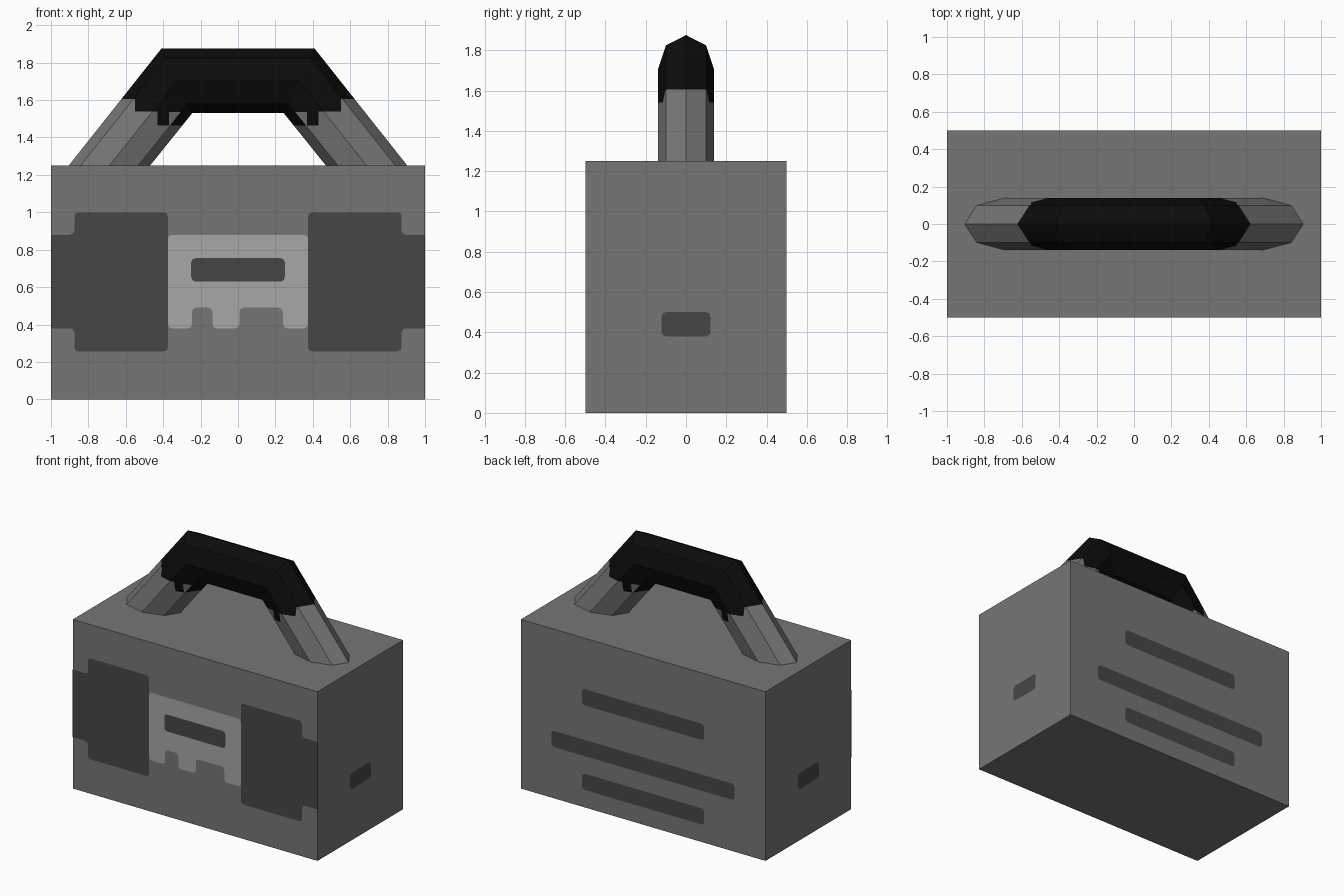
import bpy, bmesh, math
from mathutils import Vector

if "Cube" in bpy.data.objects:
    bpy.data.objects.remove(bpy.data.objects["Cube"])


def material(name, v):
    m = bpy.data.materials.new(name)
    m.diffuse_color = (v, v, v, 1)
    m.use_nodes = True
    m.node_tree.nodes["Principled BSDF"].inputs["Base Color"].default_value = m.diffuse_color
    return m


GREY = material("body grey", 0.18)
DARK = material("dark grey", 0.062)
LIGHT = material("light grey", 0.39)
BLACK = material("grip black", 0.0035)


def finish(name, bm, mats):
    me = bpy.data.meshes.new(name)
    bm.to_mesh(me)
    bm.free()
    for m in mats:
        me.materials.append(m)
    ob = bpy.data.objects.new(name, me)
    bpy.context.collection.objects.link(ob)
    return ob


# Main case
bm = bmesh.new()
bmesh.ops.create_cube(bm, size=1)
for v in bm.verts:
    v.co = (v.co.x * 2, v.co.y, (v.co.z + 0.5) * 1.25)
finish("case", bm, [GREY])

# Each side of the case: point on the face, outward direction
SIDES = {
    "front": (lambda u, w: Vector((u, -0.5, w)), Vector((0, -1, 0))),
    "back": (lambda u, w: Vector((u, 0.5, w)), Vector((0, 1, 0))),
    "left": (lambda u, w: Vector((-1, u, w)), Vector((-1, 0, 0))),
    "right": (lambda u, w: Vector((1, u, w)), Vector((1, 0, 0))),
}


def plate(name, pts, side, mat, lift=0.002, r=0.022):
    """Flat painted shape with rounded corners, just above a case side."""
    place, n = SIDES[side]
    bm = bmesh.new()
    f = bm.faces.new([bm.verts.new(place(u, w) + n * lift) for u, w in pts])
    f.normal_update()
    if f.normal.dot(n) < 0:
        f.normal_flip()
    along_front = side in ("front", "back")
    corners = [v for v in bm.verts if not (along_front and abs(v.co.x) > 0.99)]
    bmesh.ops.bevel(bm, geom=corners, offset=r, segments=2, profile=0.5,
                    affect='VERTICES')
    finish(name, bm, [mat])


def slot(name, half, z0, z1, side, lift=0.002):
    plate(name, [(-half, z0), (half, z0), (half, z1), (-half, z1)], side, DARK, lift)


# Speaker panels
for s, word in ((-1, "left"), (1, "right")):
    plate(word + "_speaker_panel",
          [(s * u, w) for u, w in ((0.375, 0.255), (0.875, 0.255), (0.875, 0.38), (1, 0.38),
                                   (1, 0.88), (0.875, 0.88), (0.875, 1.0), (0.375, 1.0))],
          "front", DARK)

# Control plate with notched lower edge
plate("control_plate",
      [(-0.375, 0.38), (-0.245, 0.38), (-0.245, 0.49), (-0.137, 0.49), (-0.137, 0.38),
       (0.007, 0.38), (0.007, 0.49), (0.24, 0.49), (0.24, 0.38), (0.375, 0.38),
       (0.375, 0.88), (-0.375, 0.88)], "front", LIGHT)
slot("display_slot", 0.25, 0.63, 0.755, "front", 0.004)

# Side sockets and back vents
for side in ("left", "right"):
    slot(side + "_socket", 0.122, 0.38, 0.5, side)
for name, half, z in (("lower", 0.5, 0.13), ("middle", 0.75, 0.38), ("upper", 0.5, 0.755)):
    slot(name + "_vent", half, z, z + 0.12, "back")

# Handle: eight-sided tube swept through four mitred rings
bm = bmesh.new()
rings = []
for cx, cz, rx, rz in ((-0.6875, 1.25, -0.2175, 0), (-0.3275, 1.7025, -0.0825, 0.1725),
                       (0.3275, 1.7025, 0.0825, 0.1725), (0.6875, 1.25, 0.2175, 0)):
    ring = []
    for i in range(8):
        a = i * math.pi / 4
        c = math.cos(a)
        ring.append(bm.verts.new((cx + rx * c, 0.14 * math.sin(a), cz + rz * c)))
    rings.append(ring)
for a, b in zip(rings, rings[1:]):
    for i in range(8):
        j = (i + 1) % 8
        bm.faces.new((a[i], a[j], b[j], b[i]))
bmesh.ops.recalc_face_normals(bm, faces=bm.faces[:])


# Cut the stepped lower edge of the grip, then colour by position
def cut(co, no):
    bmesh.ops.bisect_plane(bm, geom=bm.verts[:] + bm.edges[:] + bm.faces[:],
                           plane_co=co, plane_no=no)


for z in (1.465, 1.535, 1.54, 1.605):
    cut((0, 0, z), (0, 0, 1))
for x in (0.37, 0.43, 0.55):
    for s in (-1, 1):
        cut((s * x, 0, 0), (1, 0, 0))
for f in bm.faces:
    c = f.calc_center_median()
    x = abs(c.x)
    limit = 1.605 if x > 0.55 else 1.54 if x > 0.43 else 1.465 if x > 0.37 else 1.535
    if x < 0.3 and c.z > 1.5:
        limit = 1.5
    f.material_index = int(c.z > limit)
finish("handle", bm, [GREY, BLACK])
